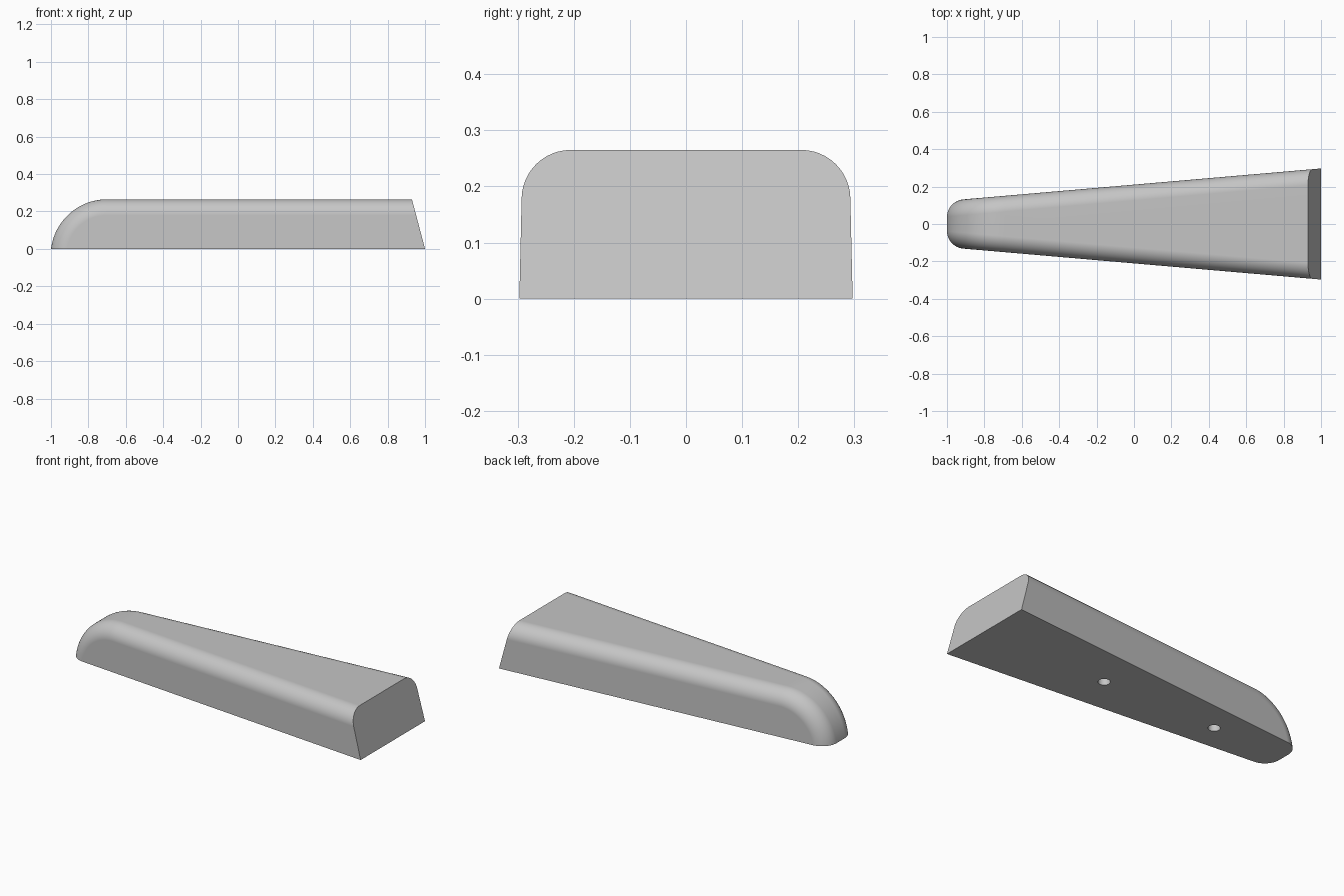
import bpy, bmesh, math

cube = bpy.data.objects.get("Cube")
if cube:
    bpy.data.objects.remove(cube, do_unlink=True)

HEIGHT = 0.265
FILLET = 0.085
NOSE_R = 0.302
NOSE_X = -0.7
HOLE_R, HOLE_DEPTH = 0.032, 0.13

grey = bpy.data.materials.new("plain grey")
grey.use_nodes = True
colour = (0.56, 0.56, 0.56, 1)
grey.diffuse_color = colour
grey.node_tree.nodes["Principled BSDF"].inputs["Base Color"].default_value = colour


def half_width(x):
    return 0.2105 + 0.0865 * x


# Side profile: sloped wide end, flat top, rounded nose
steps = 28
nose_z = HEIGHT - NOSE_R
sweep = math.acos(-nose_z / NOSE_R)
profile = [(1, 0), (0.93, HEIGHT)]
for i in range(steps + 1):
    a = sweep * i / steps
    profile.append((NOSE_X - NOSE_R * math.sin(a), nose_z + NOSE_R * math.cos(a)))

# Tapered body spanned between two copies of the profile
bm = bmesh.new()
front = [bm.verts.new((x, -half_width(x), z)) for x, z in profile]
back = [bm.verts.new((x, half_width(x), z)) for x, z in profile]
bm.faces.new(front)
bm.faces.new(back[::-1])
n = len(profile)
for i in range(n):
    j = (i + 1) % n
    bm.faces.new((front[i], back[i], back[j], front[j]))
bmesh.ops.recalc_face_normals(bm, faces=bm.faces)

# Round the long edges over the top and down the nose
rims = [bm.edges.get((side[i], side[i + 1])) for side in (front, back) for i in range(1, n - 1)]
bmesh.ops.bevel(bm, geom=rims, offset=FILLET, offset_type='OFFSET', segments=12,
                profile=0.5, affect='EDGES', clamp_overlap=False)
mesh = bpy.data.meshes.new("wedge_body")
bm.to_mesh(mesh)
bm.free()
body = bpy.data.objects.new("wedge_body", mesh)
bpy.context.collection.objects.link(body)
mesh.materials.append(grey)

# Two blind screw holes in the underside
for x in (0.2, -0.535):
    bpy.ops.mesh.primitive_cylinder_add(vertices=32, radius=HOLE_R, depth=2 * HOLE_DEPTH,
                                        location=(x, 0, 0))
    cutter = bpy.context.object
    cutter.name = "hole_cutter"
    cutter.hide_render = True
    cutter.data.materials.append(grey)
    bpy.ops.object.select_all(action='DESELECT')
    body.select_set(True)
    bpy.context.view_layer.objects.active = body
    cut = body.modifiers.new("screw_hole", 'BOOLEAN')
    cut.operation = 'DIFFERENCE'
    cut.solver = 'EXACT'
    cut.object = cutter
    bpy.ops.object.modifier_apply(modifier=cut.name)
    bpy.data.objects.remove(cutter, do_unlink=True)

# Smooth fillets, crisp ends
bpy.ops.object.shade_smooth_by_angle(angle=math.radians(30))
flat = body.modifiers.new("even_shading", 'WEIGHTED_NORMAL')
flat.keep_sharp = True
